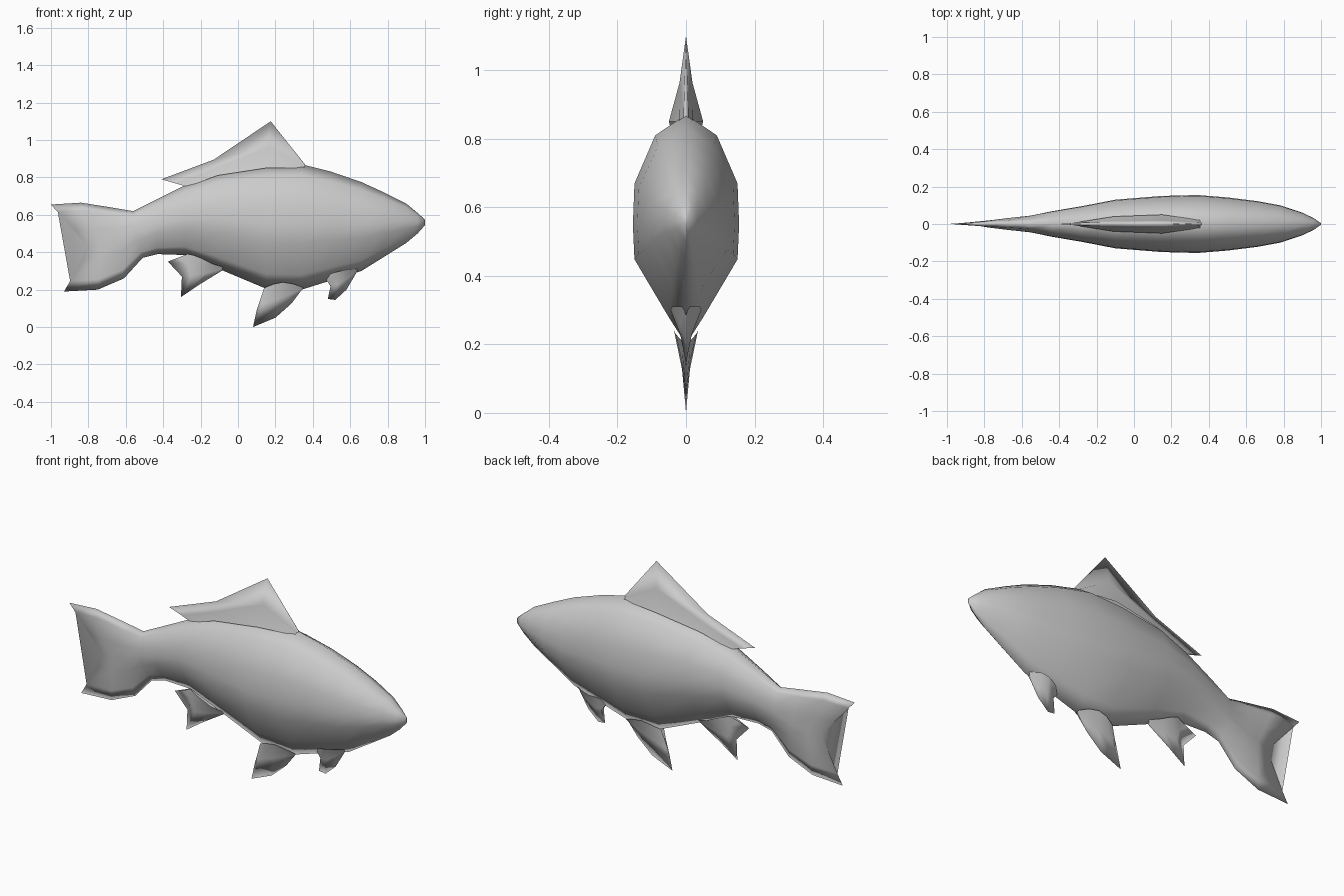
import bpy, bmesh

if "Cube" in bpy.data.objects:
    bpy.data.objects.remove(bpy.data.objects["Cube"])

grey = bpy.data.materials.new("fish grey")
grey.diffuse_color = (0.6, 0.6, 0.6, 1)
grey.use_nodes = True
grey.node_tree.nodes["Principled BSDF"].inputs["Base Color"].default_value = grey.diffuse_color


def finish(name, bm):
    """Turn a bmesh into a smooth grey object."""
    bmesh.ops.remove_doubles(bm, verts=bm.verts, dist=0.0005)
    bmesh.ops.recalc_face_normals(bm, faces=bm.faces)
    mesh = bpy.data.meshes.new(name)
    bm.to_mesh(mesh)
    bm.free()
    mesh.materials.append(grey)
    mesh.shade_smooth()
    obj = bpy.data.objects.new(name, mesh)
    bpy.context.collection.objects.link(obj)


def bridge(bm, a, b, closed):
    for i in range(len(a) if closed else len(a) - 1):
        j = (i + 1) % len(a)
        bm.faces.new((a[i], a[j], b[j], b[i]))


# Half cross-section: height fraction, width fraction
half = [(1, 0), (.91, .58), (.70, .97), (.52, 1), (.37, .97), (.12, .33), (0, 0)]
section = half + [(t, -w) for t, w in half[-2:0:-1]]

# Body stations from tail to nose: top x, top z, bottom x, bottom z, middle x, half width
stations = [
    (-1.0, .655, -.93, .19, -.795, .002),
    (-.84, .665, -.75, .20, -.73, .02),
    (-.68, .64, -.61, .26, -.65, .034),
    (-.56, .62, -.51, .37, -.55, .045),
    (-.44, .68, -.43, .39, -.44, .068),
] + [(x, top, x, bot, x, w) for x, top, bot, w in (
    (-.28, .76, .385, .095), (-.10, .825, .31, .13), (.15, .865, .205, .15),
    (.34, .87, .20, .155), (.50, .83, .25, .142), (.66, .775, .30, .122),
    (.78, .72, .375, .10), (.90, .66, .45, .06), (.96, .61, .50, .032),
    (1.0, .575, .545, .004))]

# Body and forked tail in one loft
bm = bmesh.new()
rings = []
for tx, tz, bx, bz, mx, w in stations:
    ring = []
    for t, side in section:
        d = 2 * t - 1
        x = mx + ((tx if d > 0 else bx) - mx) * abs(d)
        ring.append(bm.verts.new((x, side * w, bz + (tz - bz) * t)))
    rings.append(ring)
for a, b in zip(rings, rings[1:]):
    bridge(bm, a, b, True)
bm.faces.new(rings[0])
bm.faces.new(rings[-1])
finish("body", bm)


def fin(name, root, edge):
    """Fin thick at its root (x, z, half thickness), thinning to a sharp edge (x, z)."""
    bm = bmesh.new()
    for side in (1, -1):
        rows = [[], [], []]
        for (rx, rz, ry), (ex, ez) in zip(root, edge):
            for row, k, thin in zip(rows, (0, .45, 1), (1, .38, 0)):
                row.append(bm.verts.new((rx + (ex - rx) * k, side * ry * thin,
                                         rz + (ez - rz) * k)))
        bridge(bm, rows[0], rows[1], False)
        bridge(bm, rows[1], rows[2], False)
    finish(name, bm)


# Fins along the centre line
fin("dorsal_fin",
    [(.36, .85, .02), (.15, .85, .05), (-.11, .81, .04), (-.27, .75, .012)],
    [(.36, .867), (.175, 1.10), (-.13, .895), (-.41, .79)])
fin("anal_fin",
    [(-.08, .32, .012), (-.14, .34, .03), (-.20, .37, .035), (-.24, .385, .03), (-.27, .39, .012)],
    [(-.08, .305), (-.21, .225), (-.305, .16), (-.30, .27), (-.375, .35)])
fin("pelvic_fin",
    [(.35, .21, .012), (.30, .23, .03), (.24, .24, .035), (.19, .23, .03), (.14, .21, .012)],
    [(.34, .20), (.285, .125), (.20, .05), (.08, 0), (.10, .09)])
fin("pectoral_fin",
    [(.64, .31, .012), (.59, .31, .04), (.55, .30, .045), (.51, .29, .03), (.46, .27, .012)],
    [(.63, .285), (.58, .20), (.52, .145), (.48, .15), (.50, .21)])
